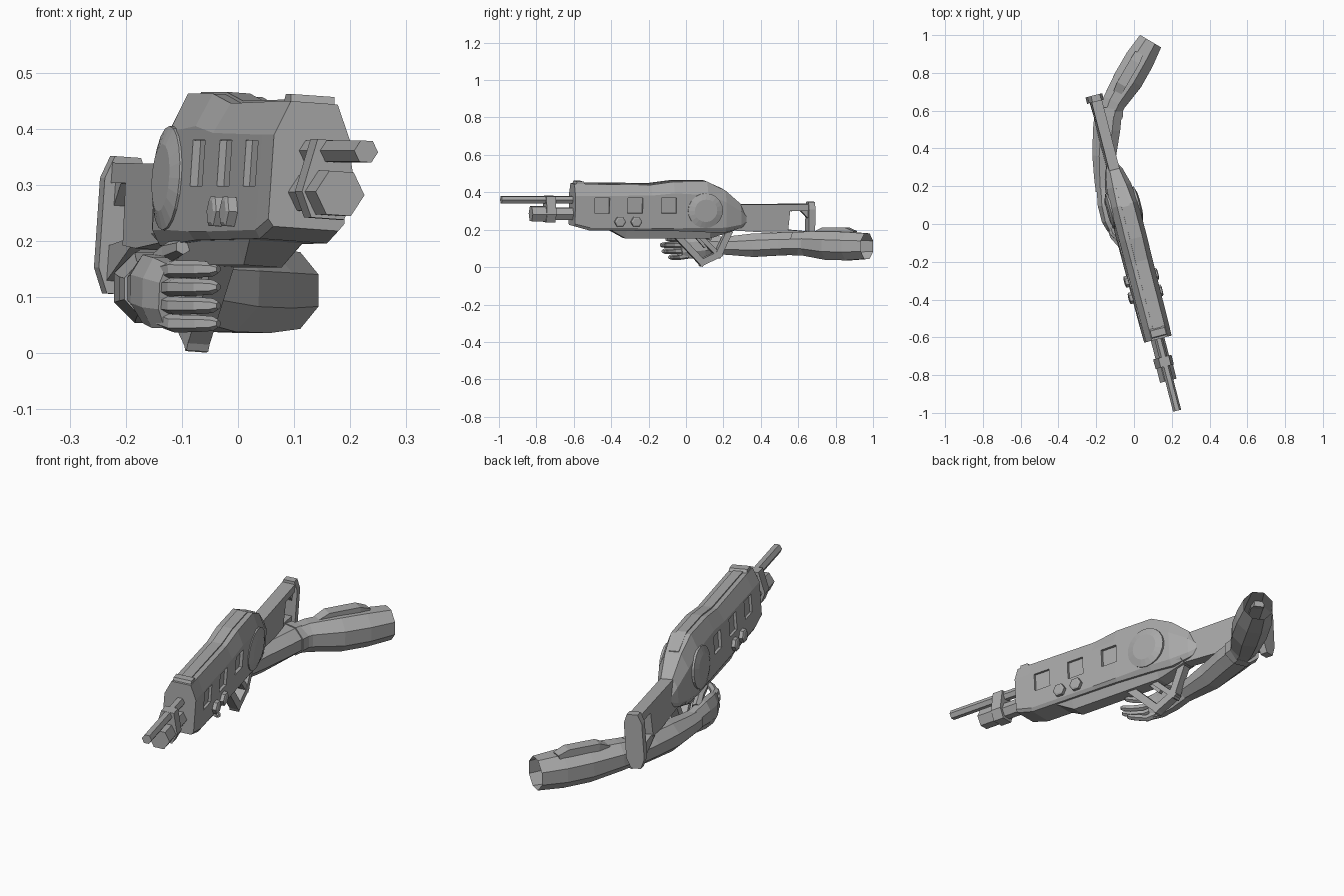
import bpy, bmesh, math
from mathutils import Matrix, Vector

if "Cube" in bpy.data.objects:
    bpy.data.objects.remove(bpy.data.objects["Cube"])

grey = bpy.data.materials.new("plain grey")
grey.diffuse_color = (0.4, 0.4, 0.4, 1)
grey.use_nodes = True
grey.node_tree.nodes["Principled BSDF"].inputs["Base Color"].default_value = grey.diffuse_color

# gun frame: yawed and slightly rolled; K turns world y readings into gun length
YAW = math.radians(14.5)
K = 1 / math.cos(YAW)
GUN = (Matrix.Translation((-0.033, 0, 0.28)) @ Matrix.Rotation(YAW, 4, 'Z')
       @ Matrix.Rotation(math.radians(4), 4, 'Y') @ Matrix.Translation((0, 0, -0.28)))


def loft(name, rings, gun=True, cap_end=True):
    """Skin a list of equal-length rings; gun parts get the gun transform."""
    bm = bmesh.new()
    vs = [[bm.verts.new((p[0], p[1] * K, p[2]) if gun else p) for p in r] for r in rings]
    n = len(rings[0])
    for a, b in zip(vs, vs[1:]):
        for i in range(n):
            bm.faces.new((a[i], a[(i + 1) % n], b[(i + 1) % n], b[i]))
    bm.faces.new(vs[0])
    if cap_end:
        bm.faces.new(vs[-1])
    bmesh.ops.recalc_face_normals(bm, faces=bm.faces)
    me = bpy.data.meshes.new(name)
    bm.to_mesh(me)
    bm.free()
    me.materials.append(grey)
    ob = bpy.data.objects.new(name, me)
    bpy.context.collection.objects.link(ob)
    if gun:
        ob.matrix_world = GUN
    return ob


def prism(name, pts, hw, x=0):
    """Extrude a (y, z) side profile to both sides of x."""
    return loft(name, [[(x + s * hw, y, z) for y, z in pts] for s in (-1, 1)])


def bar(name, a, b, t, hw):
    """Straight bar between two (y, z) points."""
    a, b = Vector(a), Vector(b)
    d = (b - a).normalized() * t / 2
    n = Vector((-d.y, d.x))
    return prism(name, [a - d + n, b + d + n, b + d - n, a - d - n], hw)


def barrel(name, z, sides, stations, turn=0):
    """Round part along the gun from (y, radius) stations."""
    return loft(name, [[(r * math.cos(turn + i * math.tau / sides), y,
                         z + r * math.sin(turn + i * math.tau / sides))
                        for i in range(sides)] for y, r in stations])


def boss(name, y, z, sides, stations):
    """Round part facing sideways from (x, radius) stations."""
    return loft(name, [[(x, y + r * math.cos(i * math.tau / sides),
                         z + r * math.sin(i * math.tau / sides))
                        for i in range(sides)] for x, r in stations])


def limb(name, path, sides, cap_end=True):
    """Tube through (x, y, z, half width, half height) points."""
    rings = []
    c = [Vector(p[:3]) for p in path]
    for i, p in enumerate(path):
        t = (c[min(i + 1, len(c) - 1)] - c[max(i - 1, 0)]).normalized()
        side = t.cross(Vector((0, 0, 1))).normalized()
        up = side.cross(t)
        rings.append([c[i] + side * p[3] * math.cos((k + .5) * math.tau / sides)
                      + up * p[4] * math.sin((k + .5) * math.tau / sides)
                      for k in range(sides)])
    return loft(name, rings, False, cap_end)


# receiver: y, bottom z, low z, shoulder z, top z, half widths of bottom / side / top
sections = [(-.61, .222, .235, .385, .447, .060, .070, .043),
            (-.53, .200, .215, .385, .447, .062, .071, .043),
            (-.20, .198, .212, .388, .443, .062, .073, .044),
            (-.08, .197, .212, .400, .460, .062, .074, .046),
            (.10, .190, .215, .390, .460, .060, .074, .044),
            (.20, .188, .215, .350, .412, .050, .066, .036),
            (.285, .210, .230, .300, .340, .034, .045, .026),
            (.318, .230, .245, .270, .280, .022, .028, .018)]
body = loft("receiver", [[(-b, y, zb), (b, y, zb), (m, y, zl), (m, y, zh),
                          (t, y, zt), (-t, y, zt), (-m, y, zh), (-m, y, zl)]
                         for y, zb, zl, zh, zt, b, m, t in sections])

# recessed side windows
for s in (-1, 1):
    for y in (-.467, -.29, -.11):
        cut = prism("window_cutter", [(y - .04, .293), (y + .04, .293),
                                      (y + .04, .375), (y - .04, .375)], .018, s * .078)
        cut.hide_render = True
        cut.hide_viewport = True
        mod = body.modifiers.new("window", 'BOOLEAN')
        mod.operation = 'DIFFERENCE'
        mod.object = cut

# side discs and hex bolts
for s in (-1, 1):
    boss("side_disc", .085, .307, 20, [(s * .05, .093), (s * .078, .093), (s * .088, .06)])
    for y in (-.372, -.285):
        boss("hex_bolt", y, .247, 6, [(s * .05, .030), (s * .088, .030), (s * .092, .022)])

# top rail and sight block
prism("top_rail", [(-.59, .44), (-.59, .452), (-.2, .449), (-.08, .465), (.09, .465),
                   (.19, .42), (.19, .40), (.08, .44)], .022)
prism("front_sight", [(-.605, .43), (-.595, .46), (-.56, .46), (-.54, .43)], .040)

# lower keel under the receiver
keel = [(-.42, .205), (-.33, .155), (.12, .155), (.25, .195)]
loft("keel", [[(-.055, y, .21), (.055, y, .21), (w, y, z), (-w, y, z)]
              for (y, z), w in zip(keel, (.05, .035, .035, .03))])

# trigger guard
guard = [(-.045, .165), (.088, .026), (.175, .068), (.225, .18)]
for a, b in zip(guard, guard[1:]):
    bar("trigger_guard", a, b, .034, .020)
bar("grip_bar", (.075, .165), (.165, .075), .024, .018)
bar("trigger", (.06, .16), (.10, .115), .018, .010)

# muzzle group
barrel("lower_barrel", .285, 6, [(-.83, .045), (-.745, .045), (-.735, .037), (-.58, .037)])
barrel("upper_barrel", .36, 6, [(-.99, .022), (-.58, .022)])
loft("barrel_collar", [[(-.03, y, .24), (.03, y, .24), (.05, y, .285), (.028, y, .38),
                        (-.028, y, .38), (-.05, y, .285)] for y in (-.755, -.705)])

# stock
prism("stock", [(.20, .20), (.20, .335), (.655, .338), (.655, .302), (.55, .302),
                (.54, .19), (.45, .185)], .028)
prism("stock_lower_strut", [(.47, .20), (.55, .20), (.655, .19), (.655, .125)], .024)
prism("stock_brace", [(.555, .30), (.61, .302), (.655, .255), (.655, .302)], .02)
butt = [(-.022, .105), (.022, .105), (.04, .15), (.04, .31), (.024, .35),
        (-.024, .35), (-.04, .31), (-.04, .15)]
loft("butt_plate", [[(x, y, z) for x, z in butt] for y in (.648, .682)])

# forearm, elbow cuff and open-ended upper arm
limb("forearm", [(-.160, .17, .115, .046, .050), (-.160, .24, .115, .055, .055),
                 (-.158, .36, .117, .068, .068), (-.145, .50, .123, .078, .066),
                 (-.135, .60, .125, .078, .064)], 8)
limb("elbow_cuff", [(-.136, .575, .125, .084, .069), (-.128, .612, .125, .078, .067)], 8)
limb("upper_arm", [(-.132, .575, .125, .062, .062), (-.105, .645, .125, .068, .070),
                   (-.03, .765, .115, .085, .083), (.03, .87, .112, .084, .082),
                   (.088, .968, .112, .070, .074)], 8, False)
limb("arm_plate", [(-.085, .70, .175, .032, .022), (-.065, .74, .193, .038, .026),
                   (.005, .86, .193, .038, .026), (.025, .90, .178, .032, .022)], 4)

# hand: palm, knuckle pad, thumb, fingers
limb("palm", [(-.160, .20, .115, .042, .050), (-.155, .10, .115, .040, .066),
              (-.140, .02, .108, .034, .068), (-.120, -.03, .102, .024, .062)], 8)
limb("thumb", [(-.145, .13, .155, .022, .024), (-.120, .07, .182, .019, .019),
               (-.098, .00, .190, .014, .014)], 6)
for z, reach in ((.150, -.01), (.118, .02), (.085, .01), (.053, -.025)):
    limb("finger", [(-.138, .02, z * .8 + .022, .019, .018),
                    (-.112, -.055 - reach * .5, z, .018, .016),
                    (-.070, -.095 - reach, z, .016, .015),
                    (-.045, -.108 - reach, z, .014, .013),
                    (-.035, -.114 - reach, z, .008, .007)], 6)
